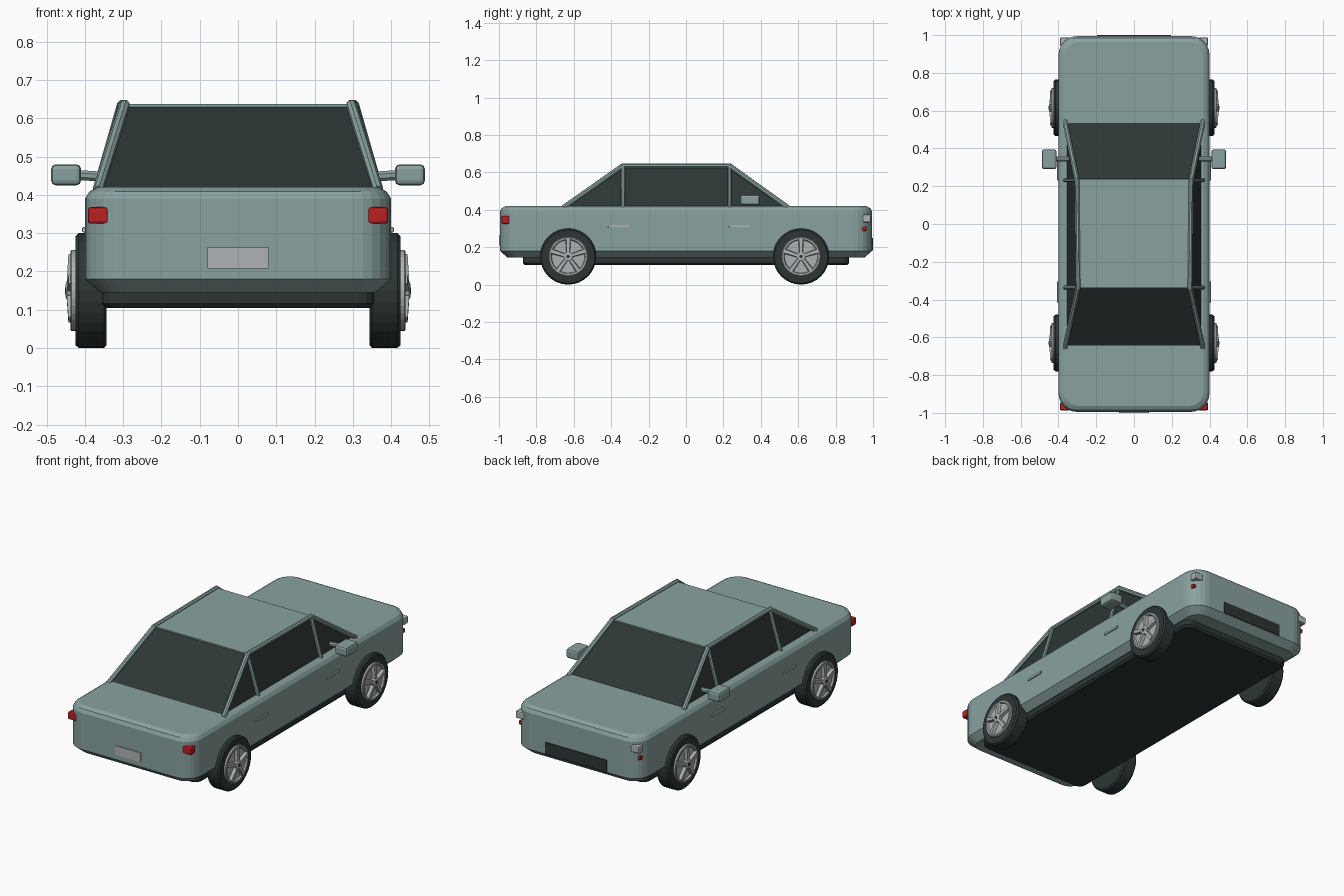
import bpy, bmesh, math
from mathutils import Vector

if "Cube" in bpy.data.objects:
    bpy.data.objects.remove(bpy.data.objects["Cube"])


def material(name, r, g, b):
    m = bpy.data.materials.new(name)
    m.diffuse_color = (r, g, b, 1)
    m.use_nodes = True
    m.node_tree.nodes["Principled BSDF"].inputs["Base Color"].default_value = m.diffuse_color
    return m


PAINT = material("sage paint", 0.25, 0.36, 0.35)
DARK = material("dark rubber and glass", 0.026, 0.036, 0.036)
SILVER = material("silver", 0.42, 0.45, 0.46)
RED = material("red lens", 0.50, 0.014, 0.016)


def finish(name, bm, mat):
    bmesh.ops.recalc_face_normals(bm, faces=bm.faces)
    mesh = bpy.data.meshes.new(name)
    bm.to_mesh(mesh)
    bm.free()
    ob = bpy.data.objects.new(name, mesh)
    bpy.context.collection.objects.link(ob)
    mesh.materials.append(mat)
    return ob


def loft(name, rings, mat):
    """Skin closed rings of points and cap both ends."""
    bm = bmesh.new()
    loops = [[bm.verts.new(p) for p in ring] for ring in rings]
    n = len(loops[0])
    for a, b in zip(loops, loops[1:]):
        for i in range(n):
            j = (i + 1) % n
            bm.faces.new((a[i], a[j], b[j], b[i]))
    bm.faces.new(loops[0])
    bm.faces.new(loops[-1])
    return finish(name, bm, mat)


def rounded_rect(hx, hy, r, z, seg=6):
    pts = []
    for k, (sx, sy) in enumerate([(1, 1), (-1, 1), (-1, -1), (1, -1)]):
        for i in range(seg + 1):
            a = math.pi / 2 * (k + i / seg)
            pts.append((sx * (hx - r) + r * math.cos(a),
                        sy * (hy - r) + r * math.sin(a), z))
    return pts


def box(name, lo, hi, mat, bevel=0.0):
    bm = bmesh.new()
    bmesh.ops.create_cube(bm, size=1)
    for v in bm.verts:
        v.co = Vector([(l + h) / 2 + c * (h - l) for l, h, c in zip(lo, hi, v.co)])
    if bevel:
        bmesh.ops.bevel(bm, geom=bm.edges[:], offset=bevel, segments=2,
                        profile=0.5, affect='EDGES')
    return finish(name, bm, mat)


def side_box(name, s, lo, hi, mat, bevel=0.0):
    """Box given for +x, mirrored to -x when s is -1."""
    xs = sorted((s * lo[0], s * hi[0]))
    return box(name, (xs[0],) + lo[1:], (xs[1],) + hi[1:], mat, bevel)


def bar(name, a, b, r, mat, sides=8):
    a, b = Vector(a), Vector(b)
    q = (b - a).to_track_quat('Z', 'Y')
    ring = [q @ Vector((r * math.cos(t), r * math.sin(t), 0))
            for t in [2 * math.pi * (i + 0.5) / sides for i in range(sides)]]
    return loft(name, [[a + p for p in ring], [b + p for p in ring]], mat)


def turned(name, s, y, profile, mat, seg=32):
    """Solid of revolution about the axle; profile holds (x, radius)."""
    rings = [[(s * x, y + r * math.cos(2 * math.pi * i / seg),
               AXLE_Z + r * math.sin(2 * math.pi * i / seg)) for i in range(seg)]
             for x, r in profile]
    return loft(name, rings, mat)


# Lower body shell and floor pan
loft("body", [rounded_rect(hx, hy, r, z) for z, hx, hy, r in [
    (0.145, 0.36, 0.955, 0.07), (0.18, 0.40, 0.995, 0.10), (0.39, 0.40, 0.995, 0.10),
    (0.409, 0.388, 0.985, 0.09), (0.42, 0.367, 0.963, 0.07)]], PAINT)
loft("floor_pan", [rounded_rect(hx, hy, 0.04, z, 3) for z, hx, hy in [
    (0.105, 0.345, 0.862), (0.116, 0.355, 0.872), (0.15, 0.355, 0.872)]], DARK)

# Glass cabin and roof panel
GLASS = [(0.415, 0.357, -0.65, 0.54), (0.63, 0.295, -0.337, 0.238)]
loft("cabin_glass", [[(hx, y1, z), (-hx, y1, z), (-hx, y0, z), (hx, y0, z)]
                     for z, hx, y0, y1 in GLASS], DARK)
box("roof", (-0.295, -0.337, 0.628), (0.295, 0.238, 0.637), PAINT)

AXLE_Z = 0.15
for s, side in ((1, "right"), (-1, "left")):
    # Pillars and roof rails
    front_top, back_top = (s * 0.302, 0.232, 0.636), (s * 0.296, -0.337, 0.636)
    bar(side + "_windscreen_pillar", (s * 0.366, 0.545, 0.412), front_top, 0.014, PAINT)
    bar(side + "_rear_pillar", (s * 0.366, -0.655, 0.412), back_top, 0.014, PAINT)
    bar(side + "_front_door_pillar", (s * 0.366, 0.232, 0.41), front_top, 0.011, PAINT)
    bar(side + "_rear_door_pillar", (s * 0.366, -0.337, 0.41), back_top, 0.011, PAINT)
    bar(side + "_roof_rail", (s * 0.302, 0.24, 0.636), (s * 0.296, -0.345, 0.636),
        0.013, PAINT)

    # Door mirror
    bar(side + "_mirror_arm", (s * 0.345, 0.345, 0.447), (s * 0.42, 0.345, 0.452),
        0.014, PAINT)
    side_box(side + "_mirror", s, (0.41, 0.29, 0.425), (0.488, 0.395, 0.48), PAINT, 0.012)

    # Door handles
    for y, end in ((0.287, "front"), (-0.36, "rear")):
        side_box(f"{side}_{end}_handle", s, (0.39, y - 0.056, 0.302),
                 (0.407, y + 0.056, 0.316), SILVER, 0.003)

    # Lamps at the corners
    side_box(side + "_tail_lamp", s, (0.338, -0.987, 0.325), (0.392, -0.945, 0.368), RED, 0.007)
    side_box(side + "_head_lamp", s, (0.338, 0.945, 0.333), (0.392, 0.988, 0.375), SILVER, 0.007)
    side_box(side + "_marker_lamp", s, (0.355, 0.938, 0.287), (0.388, 0.965, 0.311), RED, 0.005)

    # Wheels: tyre, dished rim, five spokes and hub
    for y, end in ((0.615, "front"), (-0.63, "rear")):
        tag = f"{side}_{end}_"
        turned(tag + "tyre", s, y, [(0.343, 0.142), (0.35, 0.15), (0.416, 0.15),
                                    (0.425, 0.142), (0.425, 0.09)], DARK)
        turned(tag + "rim", s, y, [(0.41, 0.106), (0.435, 0.106), (0.438, 0.101),
                                   (0.437, 0.092), (0.428, 0.088)], SILVER)
        turned(tag + "hub", s, y, [(0.425, 0.024), (0.447, 0.024), (0.45, 0.018)], SILVER, 16)
        turned(tag + "hub_cap", s, y, [(0.449, 0.009), (0.452, 0.009)], DARK, 10)
        for k in range(5):
            a = math.pi / 2 + 2 * math.pi * k / 5
            u = Vector((0, math.cos(a), math.sin(a)))
            v = Vector((0, -math.sin(a), math.cos(a)))
            hub = Vector((0, y, AXLE_Z))
            rings = [[hub + u * r + v * w * t + Vector((s * x, 0, 0))
                      for t, x in ((-1, 0.425), (-0.7, top), (0.7, top), (1, 0.425))]
                     for r, w, top in ((0.01, 0.010, 0.448), (0.095, 0.015, 0.443))]
            loft(f"{tag}spoke_{k + 1}", rings, SILVER)

# Number plate at the back, grille at the nose
box("number_plate", (-0.08, -1.0, 0.208), (0.08, -0.992, 0.262), SILVER)
box("grille", (-0.195, 0.992, 0.183), (0.195, 1.0, 0.25), DARK)
